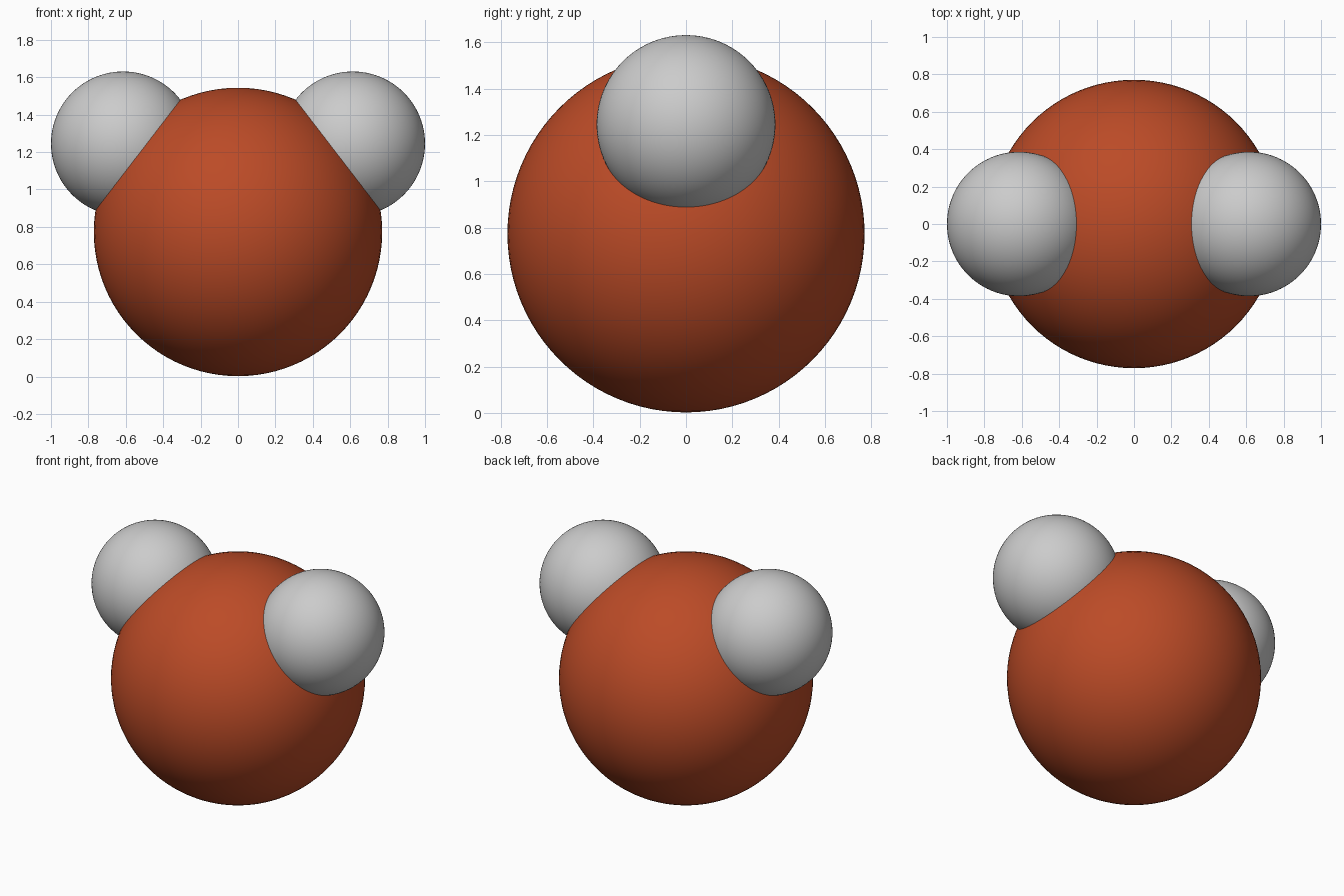
import bpy

if "Cube" in bpy.data.objects:
    bpy.data.objects.remove(bpy.data.objects["Cube"])


def ball(name, radius, location):
    """Smooth sphere, one atom of the molecule."""
    bpy.ops.mesh.primitive_uv_sphere_add(
        segments=96, ring_count=48, radius=radius, location=location)
    obj = bpy.context.object
    obj.name = name
    bpy.ops.object.shade_smooth()
    return obj


# Large central atom
rust = bpy.data.materials.new("rust_red")
rust.diffuse_color = (0.5, 0.07, 0.02, 1)
rust.use_nodes = True
rust.node_tree.nodes["Principled BSDF"].inputs["Base Color"].default_value = rust.diffuse_color
centre = ball("central_atom", 0.771, (0, 0, 0.773))
centre.data.materials.append(rust)

# Two small atoms, mirrored left and right
for side, sx in (("left", -1), ("right", 1)):
    ball(side + "_small_atom", 0.386, (sx * 0.614, 0, 1.245))
